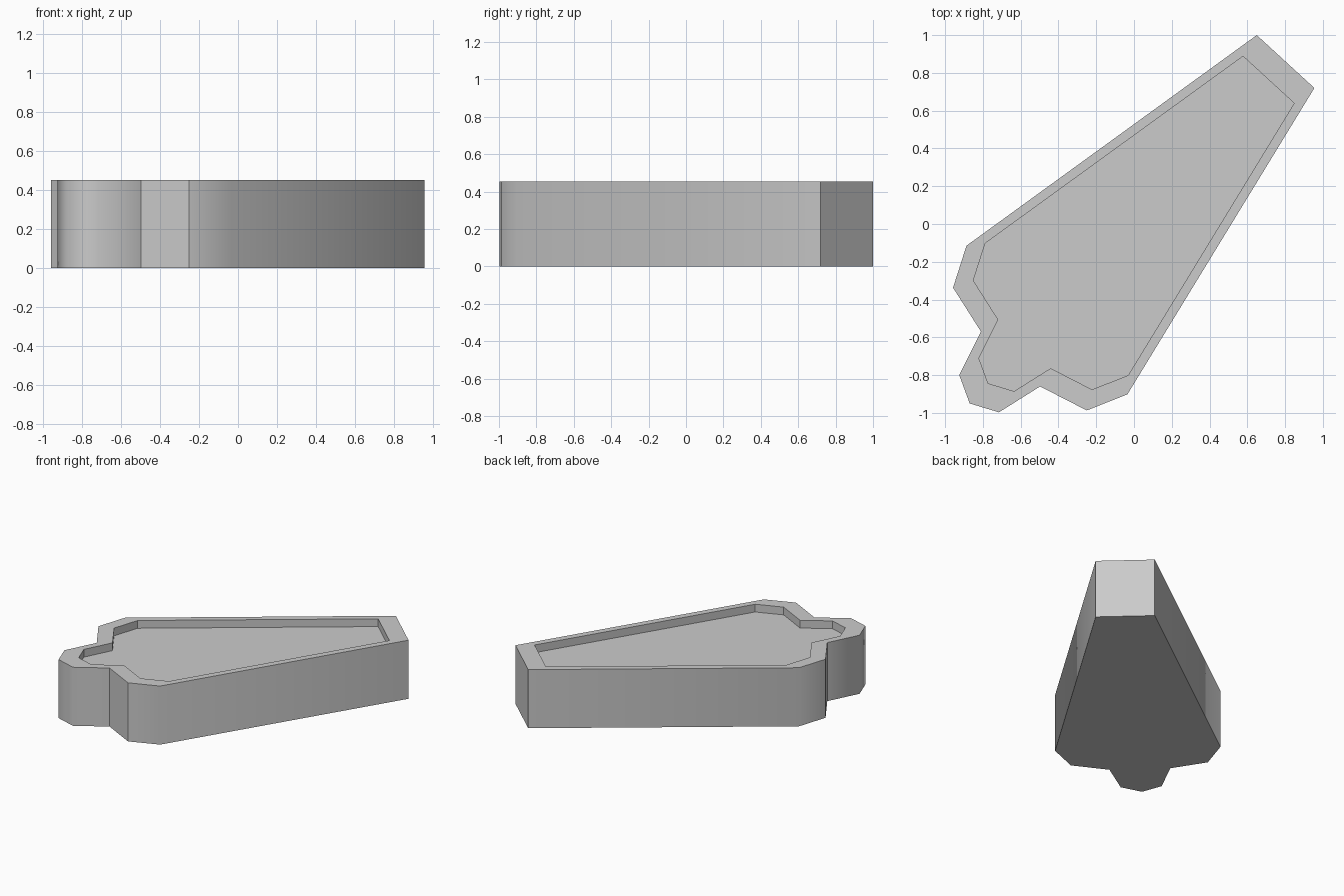
import bpy, bmesh

if "Cube" in bpy.data.objects:
    bpy.data.objects.remove(bpy.data.objects["Cube"])

HEIGHT, DEPTH, INSET = 0.453, 0.06, 0.888

# Plan outline of the tray, seen from above
outline = [(0.65, 1.0), (-0.887, -0.115), (-0.958, -0.337), (-0.81, -0.57),
           (-0.925, -0.80), (-0.87, -0.95), (-0.715, -0.997), (-0.497, -0.86),
           (-0.25, -0.987), (-0.035, -0.902), (0.955, 0.72)]
rounded = {1, 4, 5, 6, 9}   # corners shaded smooth on the outer wall

bm = bmesh.new()


def ring(scale, z):
    return [bm.verts.new((x * scale, y * scale, z)) for x, y in outline]


# Rings running from the base, up the wall, over the rim and into the recess
rings = [ring(1, 0), ring(1, HEIGHT), ring(INSET, HEIGHT), ring(INSET, HEIGHT - DEPTH)]
n = len(outline)
for a, b in zip(rings, rings[1:]):
    for i in range(n):
        j = (i + 1) % n
        bm.faces.new((a[i], a[j], b[j], b[i]))

# Base and recess floor
bm.faces.new(rings[0][::-1])
bm.faces.new(rings[-1])
bmesh.ops.recalc_face_normals(bm, faces=bm.faces)

# Soft outer corners, every other edge sharp
for f in bm.faces:
    f.smooth = True
for e in bm.edges:
    e.smooth = False
for i in rounded:
    bm.edges.get((rings[0][i], rings[1][i])).smooth = True

mesh = bpy.data.meshes.new("recessed_tray")
bm.to_mesh(mesh)
bm.free()
bpy.context.collection.objects.link(bpy.data.objects.new("recessed_tray", mesh))
